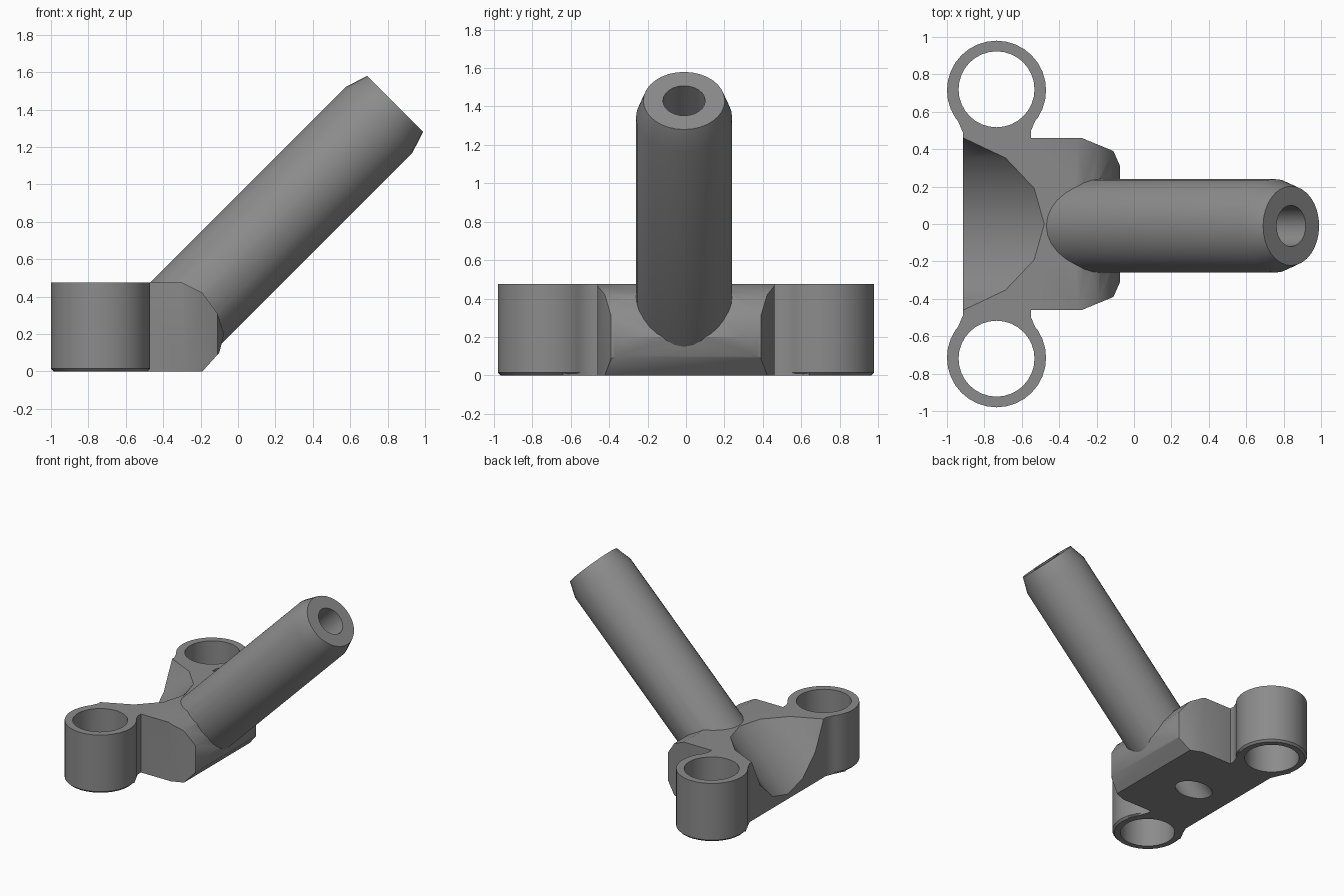
import bpy, bmesh, math
from mathutils import Matrix, Vector

if "Cube" in bpy.data.objects:
    bpy.data.objects.remove(bpy.data.objects["Cube"])

H = 0.475                                   # base height
grey = bpy.data.materials.new("grey")
grey.diffuse_color = (0.26, 0.26, 0.26, 1)
grey.use_nodes = True
grey.node_tree.nodes["Principled BSDF"].inputs["Base Color"].default_value = grey.diffuse_color


def finish(bm, name):
    bmesh.ops.recalc_face_normals(bm, faces=bm.faces)
    me = bpy.data.meshes.new(name)
    bm.to_mesh(me)
    bm.free()
    me.materials.append(grey)
    ob = bpy.data.objects.new(name, me)
    bpy.context.collection.objects.link(ob)
    return ob


def prism(name, pts, vec):
    """Extrude a closed outline along a vector."""
    bm = bmesh.new()
    f = bm.faces.new([bm.verts.new(p) for p in pts])
    r = bmesh.ops.extrude_face_region(bm, geom=[f])
    bmesh.ops.translate(bm, vec=vec, verts=[v for v in r["geom"] if isinstance(v, bmesh.types.BMVert)])
    return finish(bm, name)


def lathe(name, rings, n, matrix, phase=0.0):
    """Closed solid from (radius, height) rings along local z."""
    bm = bmesh.new()
    loops = []
    for r, z in rings:
        a = [phase + math.tau * i / n for i in range(n)]
        loops.append([bm.verts.new(matrix @ Vector((r * math.cos(t), r * math.sin(t), z))) for t in a])
    for lo, hi in zip(loops, loops[1:]):
        for i in range(n):
            j = (i + 1) % n
            bm.faces.new((lo[i], lo[j], hi[j], hi[i]))
    bm.faces.new(loops[0][::-1])
    bm.faces.new(loops[-1])
    return finish(bm, name)


def combine(target, tool, op):
    m = target.modifiers.new(op, "BOOLEAN")
    m.operation, m.object, m.solver = op, tool, "EXACT"
    bpy.context.view_layer.objects.active = target
    bpy.ops.object.modifier_apply(modifier=m.name)
    bpy.data.objects.remove(tool)


# Base block: side profile crossed with plan profile
side = [(-0.915, 0), (-0.19, 0), (-0.1, 0.1), (-0.075, 0.2), (-0.11, 0.31), (-0.19, 0.42), (-0.3, H), (-0.915, H)]
plan = [(-0.95, -0.46), (-0.28, -0.46), (-0.11, -0.39), (-0.07, -0.3),
        (-0.07, 0.3), (-0.11, 0.39), (-0.28, 0.46), (-0.95, 0.46)]
bracket = prism("bracket", [(x, -0.6, z) for x, z in side], (0, 1.2, 0))
combine(bracket, prism("plan", [(x, y, -0.1) for x, y in plan], (0, 0, 0.8)), "INTERSECT")

# Clamp rings and the necks joining them to the block
for s in (-1, 1):
    neck = [(-0.915, 0.4), (-0.55, 0.4), (-0.55, 0.5), (-0.525, 0.56), (-0.485, 0.64), (-0.735, 0.75),
            (-0.985, 0.64), (-0.945, 0.56), (-0.915, 0.49)]
    combine(bracket, prism("neck", [(x, s * y, 0) for x, y in neck], (0, 0, H)), "UNION")
    centre = Matrix.Translation((-0.735, s * 0.715, 0))
    combine(bracket, lathe("ring", [(0.25, 0), (0.265, 0.015), (0.265, H)], 32, centre), "UNION")
for s in (-1, 1):
    centre = Matrix.Translation((-0.735, s * 0.72, 0))
    combine(bracket, lathe("ring_hole", [(0.203, -0.2), (0.203, 0.8)], 32, centre), "DIFFERENCE")

# Rod frame: local z runs up the 45 degree axis, local x points up and back
d = math.sqrt(0.5)
axis = Matrix(((-d, 0, d, 0.84), (0, 1, 0, -0.01), (d, 0, d, 1.43), (0, 0, 0, 1)))

# Concave clearance scoop at the rear, just above the rod line
scoop = axis @ Matrix.Translation((0.258 + 0.5, 0.01, 0))
combine(bracket, lathe("scoop", [(0.5, -3.5), (0.5, -0.6)], 16, scoop, math.pi), "DIFFERENCE")

# Slanted rod with chamfered end, trimmed inside the block, then bored through
rod = lathe("rod", [(0.25, -2.6), (0.25, -0.12), (0.212, 0)], 32, axis)
trim = prism("trim", [(-3, -1, -2), (2, -1, -2), (2, 1, -2), (-3, 1, -2)], (0, 0, 2.05))
combine(rod, trim, "DIFFERENCE")
combine(bracket, rod, "UNION")
combine(bracket, lathe("bore", [(0.11, -3), (0.11, 0.3)], 24, axis), "DIFFERENCE")

bpy.ops.object.select_all(action="DESELECT")
bracket.select_set(True)
bpy.context.view_layer.objects.active = bracket
bpy.ops.object.shade_smooth_by_angle(angle=math.radians(30))
